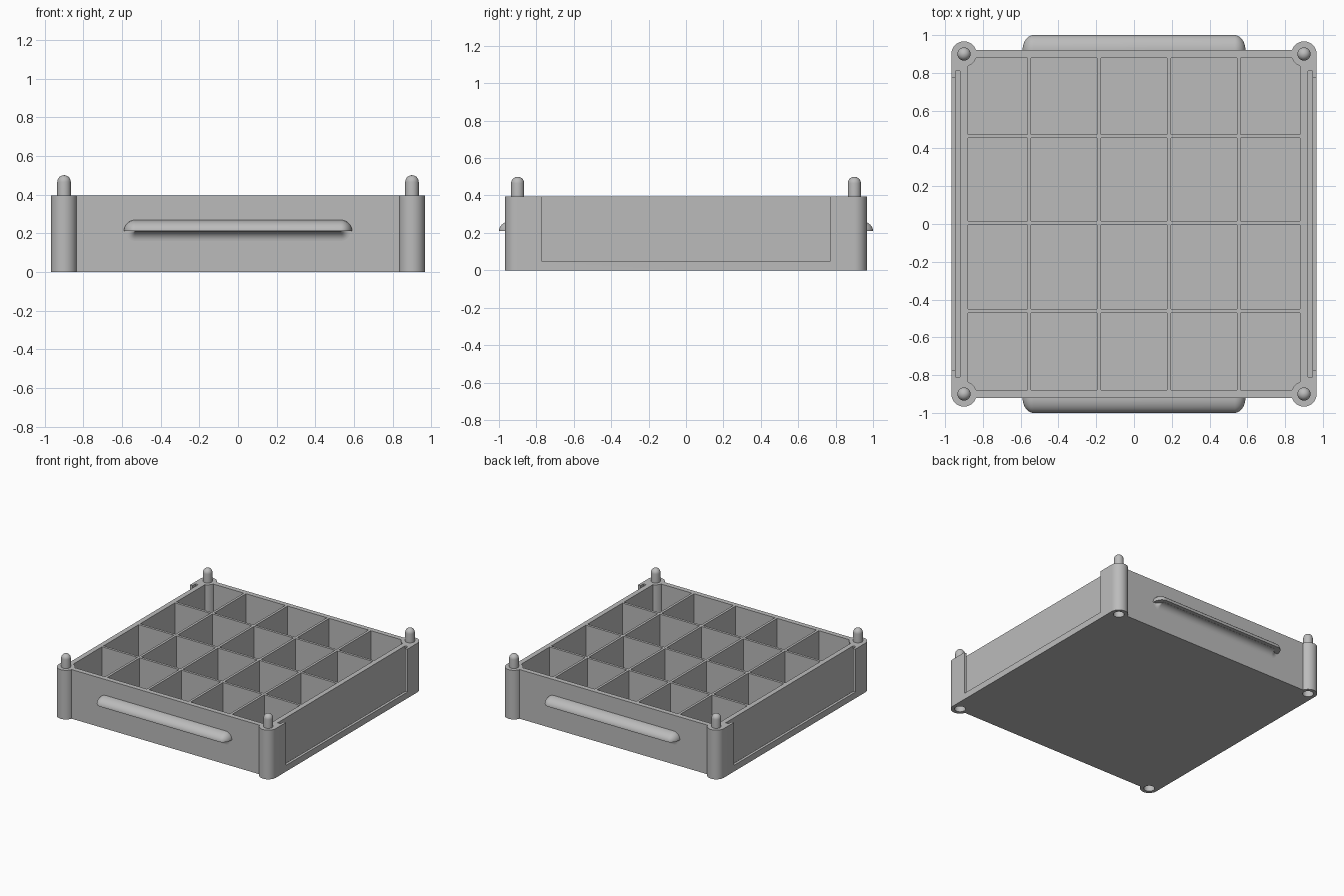
import bpy, bmesh
from math import sin, cos, pi, radians

cube = bpy.data.objects.get("Cube")
if cube:
    bpy.data.objects.remove(cube, do_unlink=True)

# One plain grey for everything
grey = bpy.data.materials.new("plain_grey")
grey.use_nodes = True
grey.diffuse_color = (0.5, 0.5, 0.5, 1)
grey.node_tree.nodes["Principled BSDF"].inputs["Base Color"].default_value = grey.diffuse_color

HEIGHT = 0.395
WALL_X, WALL_Y = 0.967, 0.92
INNER, FLOOR, DIVIDER = 0.88, 0.03, 0.02
POST, POST_R, PIN_R = 0.9, 0.067, 0.035
CORNERS = [(x, y) for x in (-POST, POST) for y in (-POST, POST)]


def finish(name, bm):
    bmesh.ops.recalc_face_normals(bm, faces=bm.faces)
    mesh = bpy.data.meshes.new(name)
    bm.to_mesh(mesh)
    bm.free()
    mesh.materials.append(grey)
    obj = bpy.data.objects.new(name, mesh)
    bpy.context.collection.objects.link(obj)
    return obj


def boxes(name, spans):
    """Boxes given as ((x0, x1), (y0, y1), (z0, z1))."""
    bm = bmesh.new()
    for span in spans:
        made = bmesh.ops.create_cube(bm, size=1)["verts"]
        for v in made:
            v.co = [lo if c < 0 else hi for c, (lo, hi) in zip(v.co, span)]
    return finish(name, bm)


def lathes(name, profile, places, sides=48):
    """Closed turned solids from (radius, z) points at each place."""
    bm = bmesh.new()
    for px, py in places:
        rings = [[bm.verts.new((px + r * cos(2 * pi * i / sides),
                                py + r * sin(2 * pi * i / sides), z))
                  for i in range(sides)] for r, z in profile]
        for a, b in zip(rings, rings[1:]):
            for i in range(sides):
                j = (i + 1) % sides
                bm.faces.new((a[i], a[j], b[j], b[i]))
        bm.faces.new(rings[0])
        bm.faces.new(rings[-1])
    return finish(name, bm)


def combine(target, tool, operation):
    mod = target.modifiers.new("combine", "BOOLEAN")
    mod.object, mod.operation, mod.solver = tool, operation, "EXACT"
    bpy.context.view_layer.objects.active = target
    bpy.ops.object.modifier_apply(modifier=mod.name)
    bpy.data.objects.remove(tool, do_unlink=True)


def cells(dividers):
    """Open spans between divider centre lines."""
    edges = [-INNER] + [d + s * DIVIDER / 2 for d in dividers for s in (-1, 1)] + [INNER]
    return list(zip(edges[::2], edges[1::2]))


# Tray body: a block with a grid of compartments
tray = boxes("compartment_tray", [((-WALL_X, WALL_X), (-POST, POST), (0, HEIGHT))])
combine(tray, boxes("end_walls", [((-POST, POST), (-WALL_Y, WALL_Y), (0, HEIGHT))]), "UNION")
columns = cells([-0.555, -0.185, 0.185, 0.555])
rows = cells([-0.46, 0.005, 0.465])
combine(tray, boxes("compartments", [(c, r, (FLOOR, 1)) for c in columns for r in rows]),
        "DIFFERENCE")

# Label slots in both sides: a wide groove behind a narrower window
for side in (-1, 1):
    groove = tuple(sorted((side * 0.92, side * 0.945)))
    window = tuple(sorted((side * 0.935, side * 1.1)))
    combine(tray, boxes("groove", [(groove, (-0.81, 0.81), (0.03, 1))]), "DIFFERENCE")
    combine(tray, boxes("window", [(window, (-0.772, 0.772), (0.05, 1))]), "DIFFERENCE")

# Corner posts with stacking sockets underneath
combine(tray, lathes("posts", [(POST_R, 0), (POST_R, HEIGHT)], CORNERS), "UNION")
combine(tray, lathes("sockets", [(0.04, -0.1), (0.04, 0.12)], CORNERS), "DIFFERENCE")

# Round-topped stacking pins
dome = [(PIN_R * cos(t * pi / 16), 0.465 + PIN_R * sin(t * pi / 16)) for t in range(8)]
pins = lathes("stacking_pins", [(PIN_R, HEIGHT - 0.02)] + dome + [(0.001, 0.5)], CORNERS, 32)


def handle_shell(bm, profile, up, side):
    """Half-stadium rings of (radius, protrusion), above or below the grip line."""
    n, half = 12, 0.532
    rings = []
    for r, p in profile:
        ring = []
        for centre, start in ((half, 0), (-half, n)):
            for i in range(start, start + n + 1):
                a = pi * i / (2 * n)
                ring.append(bm.verts.new((centre + r * cos(a), side * (WALL_Y + p),
                                          0.21 + up * r * sin(a))))
        rings.append(ring)
    for a, b in zip(rings, rings[1:]):
        for i in range(len(a)):
            j = (i + 1) % len(a)
            bm.faces.new((a[i], a[j], b[j], b[i]))
    bm.faces.new(rings[0])
    bm.faces.new(rings[-1])


# Handles: a rounded lip on top, a concave fillet beneath
arc = [t * pi / 20 for t in range(11)]
lip = [(0.058, -0.01)] + [(max(0.058 * cos(t), 0.001), 0.08 * sin(t)) for t in arc]
fillet = [(0.05, -0.01)] + [(max(0.05 - 0.05 * sin(t), 0.001), 0.05 - 0.05 * cos(t)) for t in arc]
handles = []
for name, side in (("front_handle", -1), ("back_handle", 1)):
    bm = bmesh.new()
    handle_shell(bm, lip, 1, side)
    handle_shell(bm, fillet, -1, side)
    handles.append(finish(name, bm))

# Smooth the round parts, keep the edges sharp
for obj in [tray, pins] + handles:
    bpy.ops.object.select_all(action="DESELECT")
    obj.select_set(True)
    bpy.context.view_layer.objects.active = obj
    bpy.ops.object.shade_smooth_by_angle(angle=radians(30))
